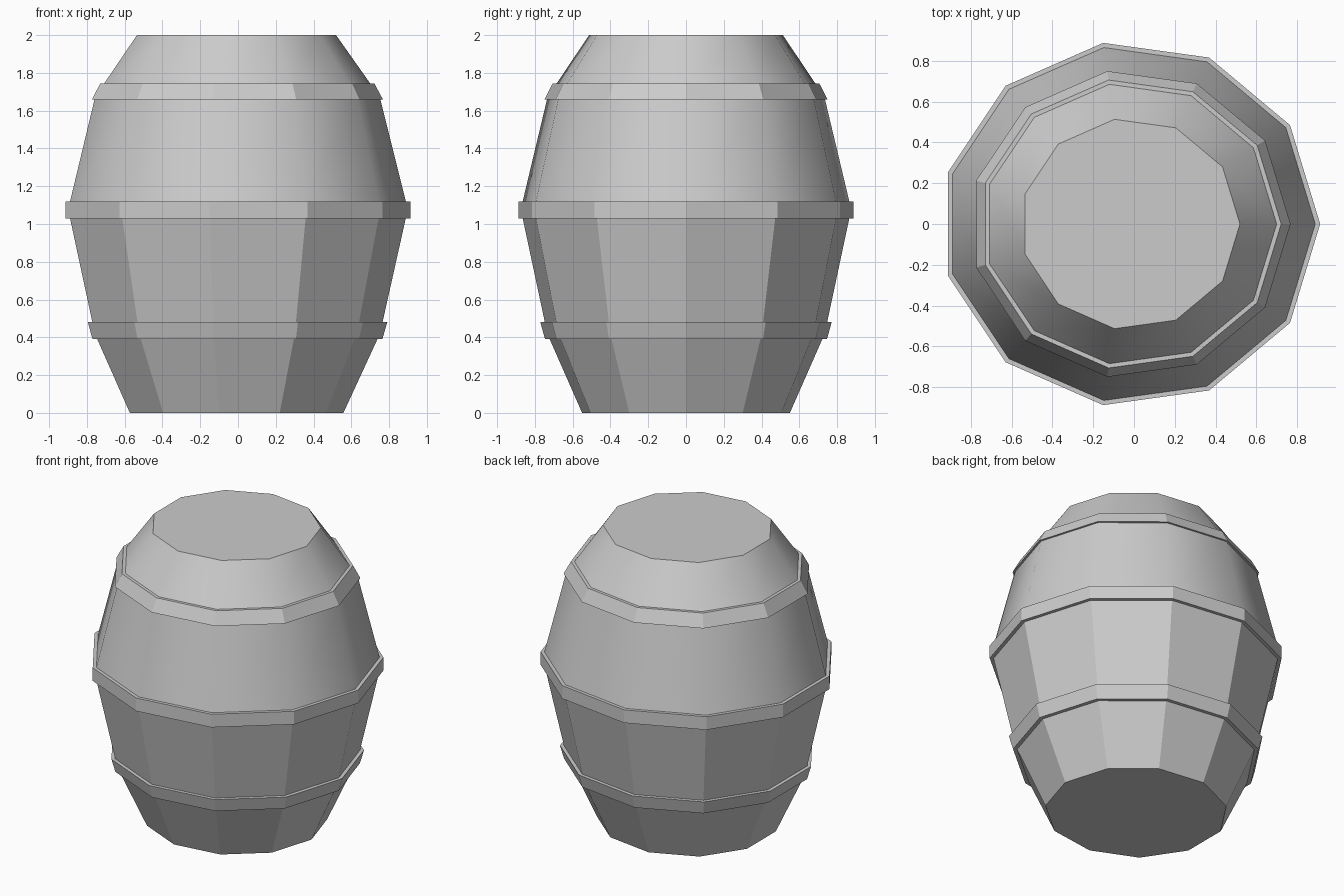
import bpy, bmesh
from math import cos, sin, tau

if "Cube" in bpy.data.objects:
    bpy.data.objects.remove(bpy.data.objects["Cube"])

SIDES = 11
CENTRE_X = -0.0188      # odd-sided polygon: shift so the bounds are centred
Y_SCALE = 0.963         # slightly oval plan

# Barrel profile from the ground up: (radius, height, smooth band to next ring)
PROFILE = [
    (0.577, 0.00, False),                                             # lower staves
    (0.757, 0.39, False), (0.783, 0.39, False),                       # lower hoop
    (0.809, 0.48, False), (0.784, 0.48, False),                       # belly, lower half
    (0.907, 1.03, False), (0.931, 1.03, False),                       # middle hoop
    (0.931, 1.12, False), (0.907, 1.12, True),                        # belly, upper half
    (0.772, 1.66, False), (0.786, 1.66, False),                       # upper hoop
    (0.740, 1.745, False), (0.718, 1.745, True),                      # upper staves
    (0.538, 2.00, False),
]


def ring(bm, radius, z):
    return [bm.verts.new((CENTRE_X + radius * cos(tau * i / SIDES),
                          Y_SCALE * radius * sin(tau * i / SIDES), z))
            for i in range(SIDES)]


def lathe(name, profile):
    bm = bmesh.new()
    rings = [ring(bm, r, z) for r, z, _ in profile]
    # Staves, hoops and ledges
    for (_, _, smooth), lower, upper in zip(profile, rings, rings[1:]):
        for i in range(SIDES):
            j = (i + 1) % SIDES
            face = bm.faces.new((lower[i], lower[j], upper[j], upper[i]))
            face.smooth = smooth
    # Bottom and lid
    bm.faces.new(rings[0][::-1])
    bm.faces.new(rings[-1])
    # Keep every ring edge crisp
    for loop in rings:
        for i in range(SIDES):
            bm.edges.get((loop[i], loop[(i + 1) % SIDES])).smooth = False
    mesh = bpy.data.meshes.new(name)
    bm.to_mesh(mesh)
    bm.free()
    obj = bpy.data.objects.new(name, mesh)
    bpy.context.collection.objects.link(obj)
    return obj


lathe("barrel", PROFILE)
